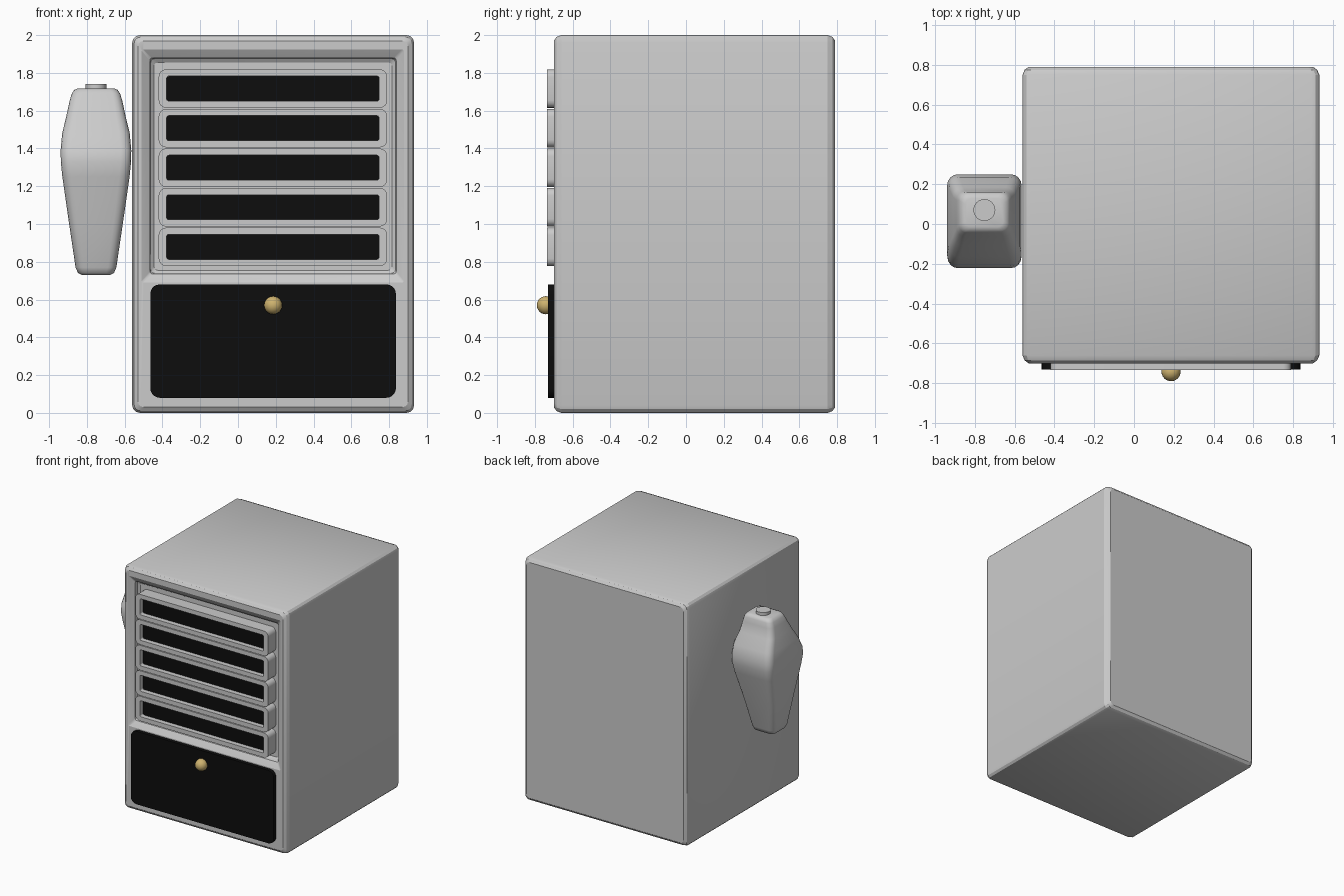
import bpy, bmesh, math
from mathutils import Vector

if "Cube" in bpy.data.objects:
    bpy.data.objects.remove(bpy.data.objects["Cube"])


def material(name, rgb):
    m = bpy.data.materials.new(name)
    m.diffuse_color = (*rgb, 1)
    m.use_nodes = True
    m.node_tree.nodes["Principled BSDF"].inputs["Base Color"].default_value = m.diffuse_color
    return m


BLACK = material("black", (0.004, 0.004, 0.004))
BRASS = material("brass", (0.62, 0.45, 0.16))


def rounded_rect(u0, u1, v0, v1, r, n=3):
    """Outline of a rectangle with rounded corners."""
    pts = []
    corners = [(u1 - r, v1 - r), (u0 + r, v1 - r), (u0 + r, v0 + r), (u1 - r, v0 + r)]
    for i, (cu, cv) in enumerate(corners):
        for k in range(n + 1):
            a = math.pi / 2 * (i + k / n)
            pts.append((cu + r * math.cos(a), cv + r * math.sin(a)))
    return pts


def loft(name, sections, axis="Y", closed=False, n=3, mat=None, angle=30):
    """Skin rounded rectangles (depth, u0, u1, v0, v1, radius) along an axis."""
    bm = bmesh.new()
    rings = []
    for d, *rect in sections:
        rings.append([bm.verts.new((u, d, v) if axis == "Y" else (u, v, d))
                      for u, v in rounded_rect(*rect, n)])
    pairs = list(zip(rings, rings[1:]))
    if closed:
        pairs.append((rings[-1], rings[0]))
    else:
        bm.faces.new(rings[0])
        bm.faces.new(rings[-1])
    for a, b in pairs:
        for i in range(len(a)):
            j = (i + 1) % len(a)
            bm.faces.new((a[i], a[j], b[j], b[i]))
    bmesh.ops.recalc_face_normals(bm, faces=bm.faces)
    me = bpy.data.meshes.new(name)
    bm.to_mesh(me)
    bm.free()
    ob = bpy.data.objects.new(name, me)
    bpy.context.collection.objects.link(ob)
    finish(ob, mat, angle)
    return ob


def finish(ob, mat=None, angle=30):
    if mat:
        ob.data.materials.append(mat)
    bpy.ops.object.select_all(action="DESELECT")
    ob.select_set(True)
    bpy.context.view_layer.objects.active = ob
    bpy.ops.object.shade_smooth_by_angle(angle=math.radians(angle))


# Cabinet shell with chamfered edges and a stepped front recess
loft("cabinet_body", [
    (0.79, -0.53, 0.90, 0.03, 1.97, 0.03),
    (0.775, -0.55, 0.92, 0.01, 1.99, 0.035),
    (0.75, -0.56, 0.932, 0.0, 2.0, 0.04),
    (-0.66, -0.56, 0.932, 0.0, 2.0, 0.04),
    (-0.685, -0.55, 0.92, 0.01, 1.99, 0.035),
    (-0.70, -0.53, 0.90, 0.03, 1.97, 0.03),
    (-0.70, -0.51, 0.878, 0.69, 1.925, 0.01),
    (-0.67, -0.467, 0.838, 0.735, 1.88, 0.015),
    (-0.65, -0.462, 0.834, 0.74, 1.875, 0.02),
    (-0.635, -0.445, 0.815, 0.755, 1.855, 0.02),
], angle=25)

# Five framed slots stacked in the recess
for i in range(5):
    z = 1.717 - 0.2095 * i
    outer = (-0.42, 0.79, z - 0.102, z + 0.102, 0.04)
    inner = (-0.378, 0.747, z - 0.066, z + 0.066, 0.012)
    loft(f"slot_frame_{i + 1}", [(-0.63, *outer), (-0.735, *outer),
                                 (-0.735, *inner), (-0.63, *inner)], closed=True, n=4)
    loft(f"slot_panel_{i + 1}", [(-0.632, *inner), (-0.695, *inner)], mat=BLACK)

# Lower door and its knob
door = (-0.464, 0.836, 0.08, 0.68, 0.05)
loft("lower_door", [(-0.695, *door), (-0.73, *door)], n=5, mat=BLACK)
bpy.ops.mesh.primitive_uv_sphere_add(segments=24, ring_count=12, radius=0.048,
                                     location=(0.186, -0.742, 0.57))
knob = bpy.context.object
knob.name = "door_knob"
finish(knob, BRASS, 60)

# Tapered side container: height, half width, front y, back y, corner radius
profile = [
    (0.73, 0.075, -0.09, 0.06, 0.03), (0.74, 0.095, -0.11, 0.08, 0.04),
    (0.77, 0.108, -0.12, 0.09, 0.045), (1.00, 0.142, -0.16, 0.15, 0.05),
    (1.25, 0.178, -0.21, 0.23, 0.055), (1.33, 0.186, -0.222, 0.248, 0.055),
    (1.39, 0.187, -0.21, 0.25, 0.055), (1.48, 0.179, -0.165, 0.235, 0.055),
    (1.57, 0.157, -0.11, 0.185, 0.05), (1.65, 0.14, -0.065, 0.165, 0.045),
    (1.69, 0.128, -0.045, 0.16, 0.04), (1.71, 0.115, -0.035, 0.15, 0.04),
    (1.718, 0.095, -0.015, 0.13, 0.03),
]
cx = -0.752
loft("side_container", [(z, cx - w, cx + w, y0, y1, r) for z, w, y0, y1, r in profile],
     axis="Z", n=4, angle=60)

# Cap on the container
bpy.ops.mesh.primitive_cylinder_add(vertices=24, radius=0.055, depth=0.05,
                                    location=(cx, 0.07, 1.717))
cap = bpy.context.object
cap.name = "container_cap"
finish(cap)
